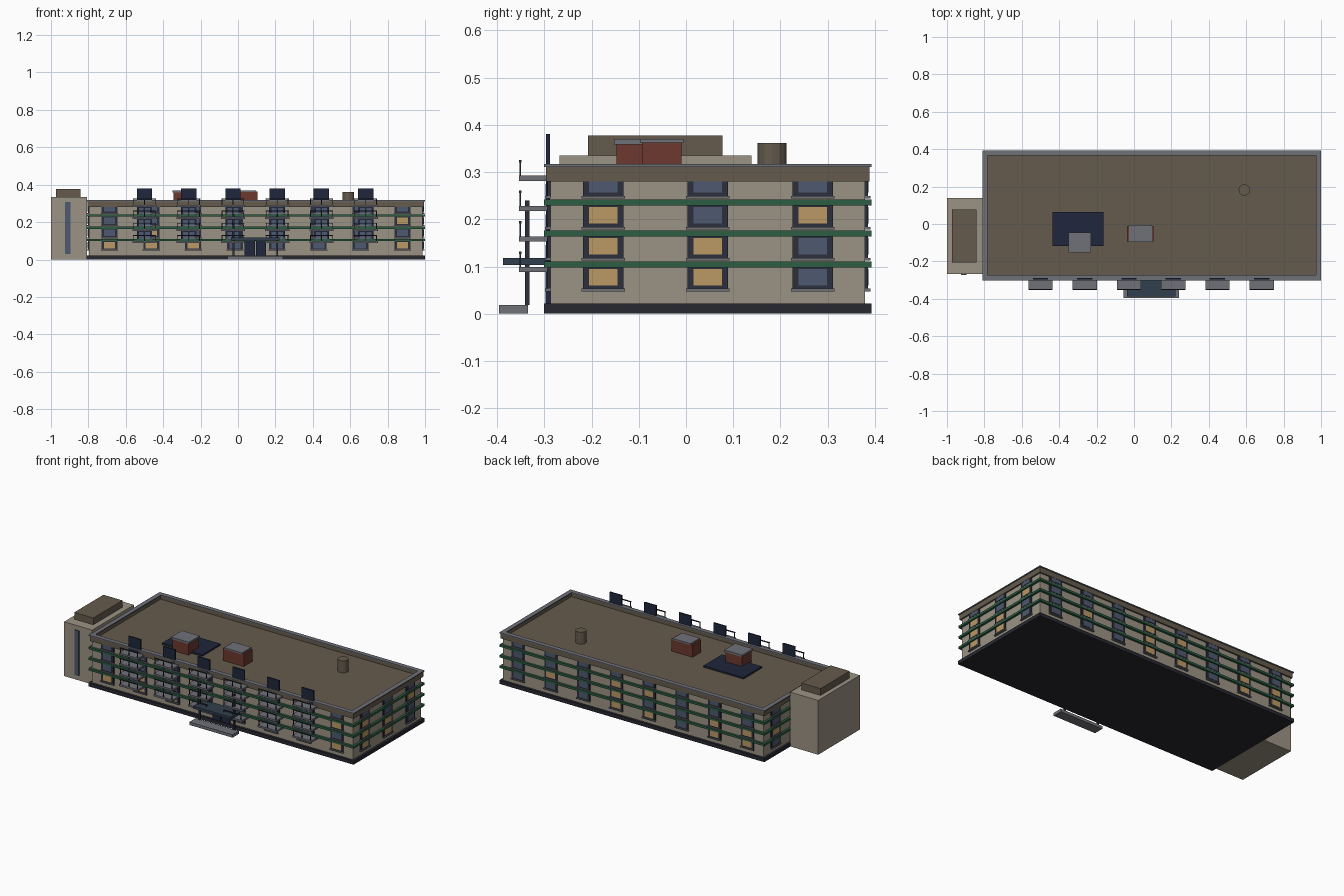
import bpy, bmesh, random
from mathutils import Matrix, Vector

if "Cube" in bpy.data.objects:
    bpy.data.objects.remove(bpy.data.objects["Cube"])

random.seed(4)


def material(name, r, g, b):
    m = bpy.data.materials.new(name)
    m.diffuse_color = (r, g, b, 1)
    m.use_nodes = True
    m.node_tree.nodes["Principled BSDF"].inputs["Base Color"].default_value = m.diffuse_color
    return m


WALL = material("tan_wall", 0.33, 0.29, 0.23)
BROWN = material("brown_roof", 0.13, 0.105, 0.075)
GREEN = material("green_band", 0.025, 0.11, 0.055)
DARK = material("dark_base", 0.02, 0.021, 0.03)
FRAME = material("dark_frame", 0.025, 0.03, 0.045)
NAVY = material("navy", 0.014, 0.02, 0.045)
STEEL = material("grey_trim", 0.16, 0.165, 0.19)
GLASS = material("blue_glass", 0.075, 0.1, 0.16)
LIT = material("lit_glass", 0.50, 0.32, 0.13)
BRICK = material("brick_red", 0.15, 0.04, 0.028)
CANOPY = material("canopy_blue", 0.03, 0.05, 0.075)


def boxes(name, bounds, mat):
    """One object made of boxes given as (x0, x1, y0, y1, z0, z1)."""
    bm = bmesh.new()
    for x0, x1, y0, y1, z0, z1 in bounds:
        mid = Vector(((x0 + x1) / 2, (y0 + y1) / 2, (z0 + z1) / 2))
        size = Matrix.Diagonal((x1 - x0, y1 - y0, z1 - z0, 1))
        bmesh.ops.create_cube(bm, size=1, matrix=Matrix.Translation(mid) @ size)
    return finish(name, bm, mat)


def finish(name, bm, mat):
    me = bpy.data.meshes.new(name)
    bm.to_mesh(me)
    bm.free()
    me.materials.append(mat)
    ob = bpy.data.objects.new(name, me)
    bpy.context.collection.objects.link(ob)
    return ob


# Main block extents (wall faces)
X0, X1, Y0, Y1 = -0.796, 0.986, -0.287, 0.379


def slab(out, z0, z1):
    return (X0 - out, X1 + out, Y0 - out, Y1 + out, z0, z1)


def ring(out, inn, z0, z1):
    """Four boxes forming a rectangular ring around the main block."""
    a, b, c, d = X0 - out, X1 + out, Y0 - out, Y1 + out
    e, f, g, h = X0 + inn, X1 - inn, Y0 + inn, Y1 - inn
    return [(a, b, c, g, z0, z1), (a, b, h, d, z0, z1),
            (a, e, g, h, z0, z1), (f, b, g, h, z0, z1)]


# Body, plinth, roof edge
boxes("main_walls", [slab(0, 0.02, 0.28)], WALL)
boxes("plinth", [slab(0.014, 0, 0.022)], DARK)
boxes("roof_deck", [slab(0, 0.278, 0.287)], BROWN)
boxes("parapet", ring(0.009, 0.008, 0.28, 0.311), BROWN)
boxes("coping", ring(0.014, 0.014, 0.311, 0.317), STEEL)
PITCH = 0.0655
boxes("floor_bands", [slab(0.0135, 0.098 + i * PITCH, 0.111 + i * PITCH) for i in range(3)], GREEN)

# Windows on all four sides
frames, sills, lit, unlit = [], [], [], []


def wall_box(side, c, half, out, z0, z1):
    """Box on a wall face, centred at c along the wall."""
    if side == "front":
        return (c - half, c + half, Y0 - out, Y0 + 0.004, z0, z1)
    if side == "back":
        return (c - half, c + half, Y1 - 0.004, Y1 + out, z0, z1)
    if side == "right":
        return (X1 - 0.004, X1 + out, c - half, c + half, z0, z1)
    return (X0 - out, X0 + 0.004, c - half, c + half, z0, z1)


LONG = [-0.687 + 0.2237 * i for i in range(8)]
SHORT = [-0.175, 0.046, 0.268]
KNOWN = {"right": {(0, 0), (0, 1), (1, 0), (1, 1), (2, 0), (2, 2)},
         "front": {(0, 0), (0, 1), (0, 2), (0, 7), (1, 1), (2, 7), (1, 5)}}
for side, centres in (("front", LONG), ("back", LONG), ("right", SHORT), ("left", SHORT)):
    for col, c in enumerate(centres):
        for row in range(4):
            z = 0.053 + row * PITCH
            frames.append(wall_box(side, c, 0.043, 0.006, z, z + 0.048))
            sills.append(wall_box(side, c, 0.046, 0.012, z - 0.006, z))
            if side in KNOWN:
                on = (row, col) in KNOWN[side]
            else:
                on = row < 3 and random.random() < 0.3
            (lit if on else unlit).append(wall_box(side, c, 0.03, 0.0075, z + 0.007, z + 0.042))
boxes("window_frames", frames, FRAME)
boxes("window_sills", sills, STEEL)
boxes("lit_panes", lit, LIT)
boxes("dark_panes", unlit, GLASS)

# Balconies: slab, door panel, front railing
floors, doors, door_glass, rails = [], [], [], []
for i in range(6):
    c = -0.5 + 0.2365 * i
    for row in range(4):
        z = 0.088 + row * 0.0645
        floors.append((c - 0.065, c + 0.065, -0.354, Y0, z, z + 0.011))
        top = z + (0.099 if row == 3 else 0.0645)
        doors.append((c - 0.041, c + 0.041, -0.296, -0.288, z + 0.011, top))
        if row < 3:
            for s in (-1, 1):
                m = c + s * 0.017
                door_glass.append((m - 0.013, m + 0.013, -0.2975, -0.29, z + 0.016, z + 0.058))
        rails.append((c - 0.062, c + 0.062, -0.354, -0.348, z + 0.039, z + 0.044))
        for k in (-0.058, 0, 0.058):
            rails.append((c + k - 0.002, c + k + 0.002, -0.353, -0.349, z + 0.011, z + 0.04))
boxes("balcony_slabs", floors, STEEL)
boxes("balcony_doors", doors, NAVY)
boxes("balcony_door_glass", door_glass, GLASS)
boxes("balcony_railings", rails, FRAME)

# Entrance: step, canopy, posts, double door
boxes("entrance_step", [(-0.055, 0.24, -0.396, -0.335, 0, 0.018)], STEEL)
boxes("entrance_canopy", [(-0.037, 0.222, -0.387, Y0, 0.103, 0.118)], CANOPY)
boxes("canopy_posts", [(x - 0.005, x + 0.005, -0.341, -0.331, 0.018, 0.24)
                       for x in (-0.025, 0.21)], FRAME)
boxes("entrance_doors", [(0.035, 0.09, -0.297, Y0, 0.02, 0.1),
                         (0.096, 0.151, -0.297, Y0, 0.02, 0.1)], NAVY)

# Stair tower on the left end
boxes("stair_tower", [(-1.0, X0 - 0.012, -0.268, 0.139, 0, 0.335)], WALL)
boxes("tower_cap", [(-0.973, -0.843, -0.207, 0.077, 0.335, 0.377)], BROWN)
boxes("tower_window", [(-0.924, -0.896, -0.274, -0.26, 0.03, 0.307)], GLASS)

# Roof equipment
boxes("roof_plate", [(-0.437, -0.163, -0.117, 0.063, 0.285, 0.297)], NAVY)
boxes("roof_units", [(-0.345, -0.235, -0.147, -0.052, 0.285, 0.36),
                     (-0.038, 0.105, -0.093, -0.01, 0.285, 0.363)], BRICK)
boxes("unit_caps", [(-0.351, -0.229, -0.152, -0.046, 0.358, 0.37),
                    (-0.028, 0.095, -0.097, -0.005, 0.361, 0.37)], STEEL)
bm = bmesh.new()
bmesh.ops.create_cone(bm, cap_ends=True, segments=12, radius1=0.031, radius2=0.031, depth=0.075,
                      matrix=Matrix.Translation((0.59, 0.182, 0.3235)))
finish("roof_vent", bm, BROWN)
